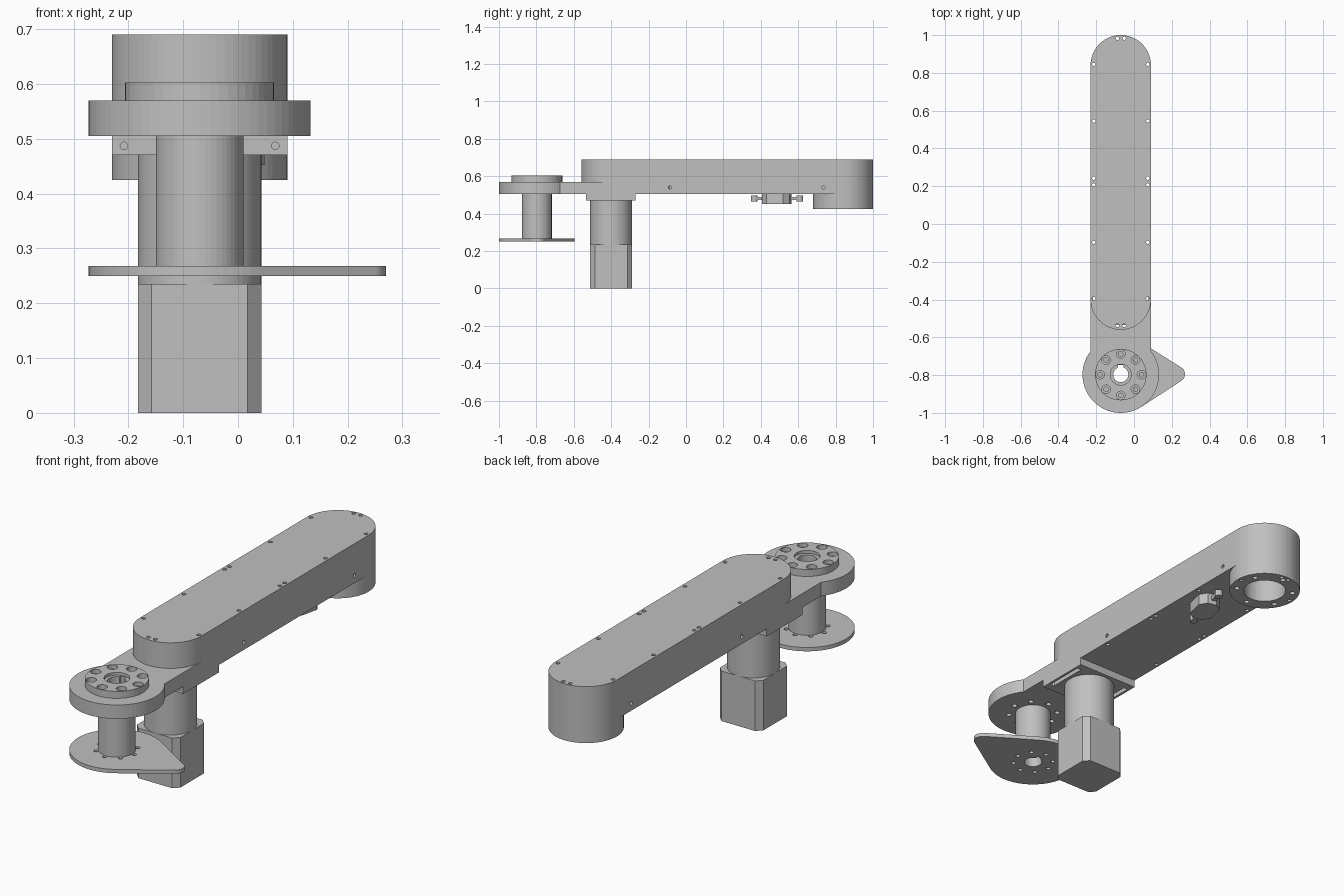
import bpy, bmesh
from math import pi, sin, cos, asin, radians
from mathutils import Matrix, Vector

old = bpy.data.objects.get("Cube")
if old:
    bpy.data.objects.remove(old, do_unlink=True)

grey = bpy.data.materials.new("plain_grey")
grey.use_nodes = True
grey.diffuse_color = (0.53, 0.53, 0.53, 1)
grey.node_tree.nodes["Principled BSDF"].inputs["Base Color"].default_value = (0.53, 0.53, 0.53, 1)

CX = -0.07                                  # centre line of the arm
HUB, MOTOR, REAR = -0.7975, -0.40, 0.84     # axis positions along y
HALF, DISC = 0.16, 0.2025                   # arm half width, joint disc radius
BOTTOM, SEAM, TOP = 0.505, 0.57, 0.69       # arm heights


def arc(x, y, r, a0, a1, n):
    return [(x + r * cos(a0 + (a1 - a0) * i / n), y + r * sin(a0 + (a1 - a0) * i / n))
            for i in range(n + 1)]


def circle(x, y, r, n=48):
    return arc(x, y, r, 0, 2 * pi, n)[:-1]


def rect(x0, x1, y0, y1, c=0):
    if not c:
        return [(x0, y0), (x1, y0), (x1, y1), (x0, y1)]
    return [(x0 + c, y0), (x1 - c, y0), (x1, y0 + c), (x1, y1 - c),
            (x1 - c, y1), (x0 + c, y1), (x0, y1 - c), (x0, y0 + c)]


def add_prism(bm, outline, z0, z1, matrix=Matrix()):
    low, high = ([bm.verts.new(matrix @ Vector((x, y, z))) for x, y in outline] for z in (z0, z1))
    faces = [bm.faces.new(low[::-1]), bm.faces.new(high)]
    n = len(outline)
    for i in range(n):
        j = (i + 1) % n
        faces.append(bm.faces.new((low[i], low[j], high[j], high[i])))
    return faces


def build(name, prisms):
    bm = bmesh.new()
    for p in prisms:
        add_prism(bm, *p)
    bmesh.ops.recalc_face_normals(bm, faces=bm.faces)
    mesh = bpy.data.meshes.new(name)
    bm.to_mesh(mesh)
    bm.free()
    mesh.materials.append(grey)
    obj = bpy.data.objects.new(name, mesh)
    bpy.context.collection.objects.link(obj)
    return obj


def cut(obj, prisms):
    cutter = build("cutter", prisms)
    cutter.hide_render = True
    mod = obj.modifiers.new("cut", 'BOOLEAN')
    mod.operation = 'DIFFERENCE'
    mod.solver = 'EXACT'
    mod.object = cutter
    bpy.context.view_layer.objects.active = obj
    bpy.ops.object.modifier_apply(modifier=mod.name)
    bpy.data.objects.remove(cutter, do_unlink=True)


def ring(y, radius, r, count, z0, z1, turn=0):
    return [(circle(CX + radius * cos(turn + 2 * pi * i / count),
                    y + radius * sin(turn + 2 * pi * i / count), r, 16), z0, z1)
            for i in range(count)]


# Arm cover: long rounded slab
cover = build("arm_cover", [(arc(CX, REAR, HALF, 0, pi, 32) + arc(CX, MOTOR, HALF, pi, 2 * pi, 32),
                             SEAM, TOP)])

# Arm base: same slab running forward into the joint disc
a = asin(HALF / DISC)
base = build("arm_base", [(arc(CX, REAR, HALF, 0, pi, 32)
                           + arc(CX, HUB, DISC, pi / 2 + a, 2.5 * pi - a, 48), BOTTOM, SEAM)])

# Rear boss with open bore
boss = build("rear_boss", [(circle(CX, REAR, HALF, 64), 0.425, BOTTOM)])
for part in (base, boss):
    cut(part, [(circle(CX, REAR, 0.095), 0.4, 0.6)])
cut(boss, ring(REAR, 0.128, 0.012, 6, 0.4, 0.46, pi / 6))

# Screw holes along the arm edges and at both ends
screws = [(CX + s * 0.143, y) for s in (-1, 1) for y in (0.845, 0.545, 0.242, 0.207, -0.097, -0.395)]
screws += [(CX + s * 0.018, y) for s in (-1, 1) for y in (0.983, -0.537)]
holes = [(circle(x, y, 0.009, 12), 0.4, 0.8) for x, y in screws]
for part in (cover, base, boss):
    cut(part, holes)

# Small holes in the arm sides
sideways = Matrix.Rotation(pi / 2, 4, 'Y')
cut(base, [(circle(0, 0, 0.009, 12), -0.02, 0.02, Matrix.Translation((CX + s * HALF, y, 0.54)) @ sideways)
           for s in (-1, 1) for y in (-0.085, 0.735)])

# Joint flange, shaft and swing plate around the hub axis
flange = build("joint_flange", [(circle(CX, HUB, 0.136), SEAM, 0.603)])
shaft = build("joint_shaft", [(circle(CX, HUB, 0.08), 0.268, BOTTOM)])
tip_x, tip_y, tip_r = 0.228, -0.795, 0.042
b = pi / 2 - asin((DISC - tip_r) / (tip_x - CX))
plate = build("swing_plate", [(arc(CX, HUB, DISC, b, 2 * pi - b, 48)
                               + arc(tip_x, tip_y, tip_r, -b, b, 12), 0.25, 0.268)])

cut(flange, [(circle(CX, HUB, 0.055), 0.59, 0.7)] + ring(HUB, 0.11, 0.023, 8, 0.583, 0.7))
for part in (flange, base):
    cut(part, ring(HUB, 0.11, 0.012, 8, 0.4, 0.7))
cut(plate, ring(HUB, 0.09, 0.01, 8, 0.2, 0.3))
for part in (flange, base, shaft, plate):
    cut(part, [(circle(CX, HUB, 0.04, 32), 0.2, 0.7)])
    cut(part, [(rect(CX - 0.014, CX + 0.014, HUB, HUB + 0.05), 0.2, 0.7)])

# Motor mount with slots and front screw holes
mount = build("motor_mount", [(rect(CX - HALF, CX + HALF, -0.535, -0.27), 0.47, BOTTOM)])
cut(mount, [(rect(CX + s * 0.138 - 0.01, CX + s * 0.138 + 0.01, -0.5, -0.305, 0.006), 0.4, 0.6)
            for s in (-1, 1)])
forward = Matrix.Rotation(pi / 2, 4, 'X')
cut(mount, [(circle(0, 0, 0.007, 12), -0.02, 0.02, Matrix.Translation((CX + s * 0.138, -0.535, 0.487)) @ forward)
            for s in (-1, 1)])

# Motor: round gearbox over a chamfered square body
build("motor_gearbox", [(circle(CX, MOTOR, 0.1125, 64), 0.235, 0.47)])
build("motor_body", [(rect(CX - 0.1125, CX + 0.1125, MOTOR - 0.1125, MOTOR + 0.1125, 0.025), 0, 0.235)])

# Small clamp under the arm, turned slightly, with a lug at each end
turn = Matrix.Translation((-0.02, 0.487, 0)) @ Matrix.Rotation(radians(-13), 4, 'Z')
build("clamp_body", [(rect(-0.045, 0.06, -0.075, 0.075, 0.03), 0.452, BOTTOM, turn)])
build("clamp_lugs", [(rect(-0.012, 0.012, -0.13, 0.13), 0.472, 0.49, turn)]
      + [(circle(0, s * 0.125, 0.018, 16), 0.466, 0.496, turn) for s in (-1, 1)])
